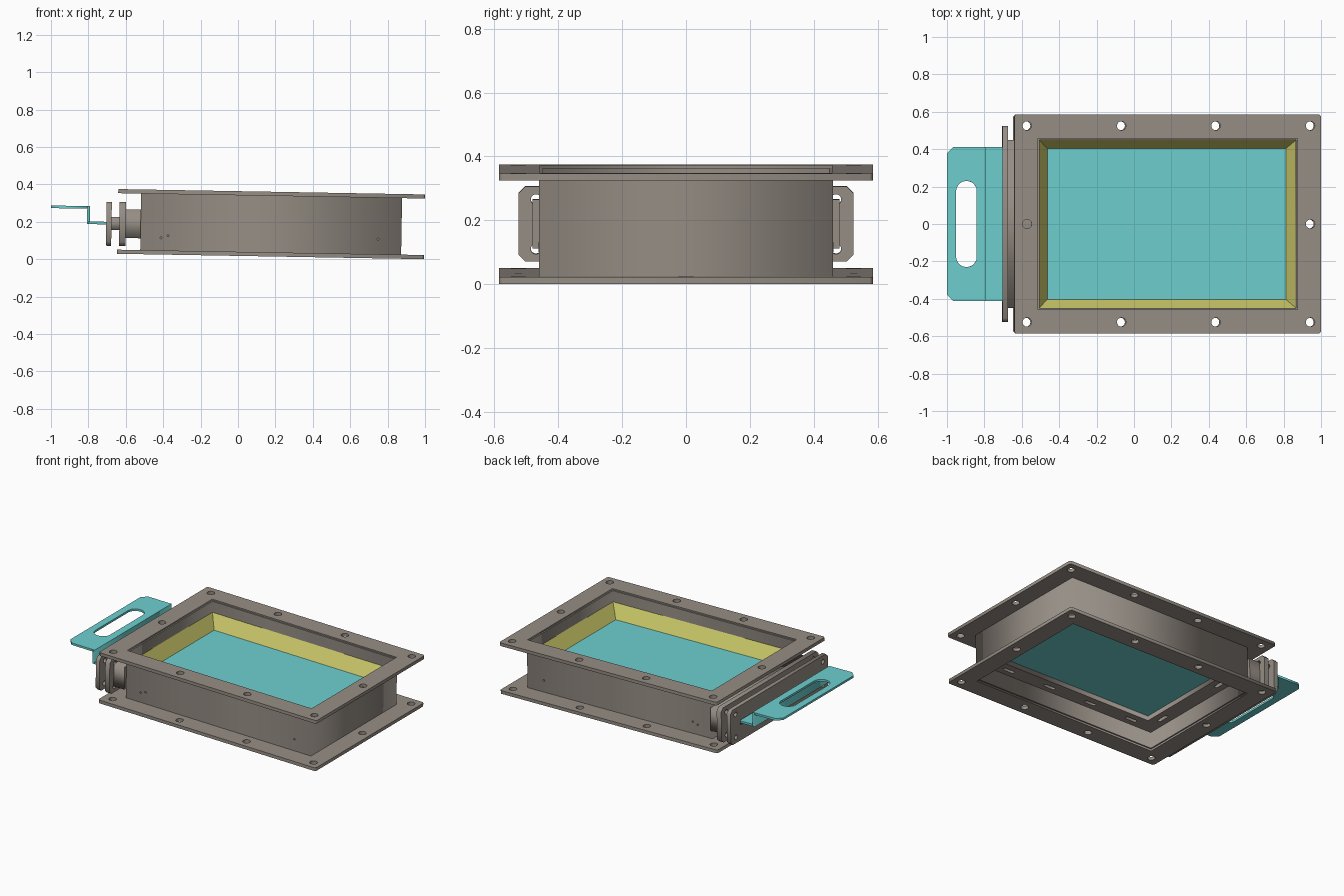
import bpy, bmesh, math
from mathutils import Matrix

cube = bpy.data.objects.get("Cube")
if cube:
    bpy.data.objects.remove(cube, do_unlink=True)

# The whole assembly leans by one degree along x
TILT = Matrix.Translation((-0.0035, 0, 0)) @ Matrix.Rotation(0.0175, 4, 'Y')
FLAT = Matrix.Identity(4)
# Maps a drawn (x, y) outline to an upright (y, z) one
UPRIGHT = Matrix(((0, 0, 1, 0), (1, 0, 0, 0), (0, 1, 0, 0), (0, 0, 0, 1)))


def material(name, rgb):
    m = bpy.data.materials.new(name)
    m.use_nodes = True
    m.diffuse_color = (*rgb, 1)
    m.node_tree.nodes["Principled BSDF"].inputs["Base Color"].default_value = (*rgb, 1)
    return m


STEEL = material("warm grey steel", (0.305, 0.27, 0.235))
TEAL = material("teal blade", (0.155, 0.62, 0.62))
YELLOW = material("yellow lining", (0.65, 0.635, 0.155))


def rect(x0, x1, y0, y1, c=0.0):
    """Rectangle outline, with corners chamfered by c."""
    if not c:
        return [(x0, y0), (x1, y0), (x1, y1), (x0, y1)]
    return [(x0 + c, y0), (x1 - c, y0), (x1, y0 + c), (x1, y1 - c),
            (x1 - c, y1), (x0 + c, y1), (x0, y1 - c), (x0, y0 + c)]


def slot(cx, cy, r, half=0.0, along_y=False, n=24):
    """Circle, or a round-ended slot stretched by half to each side."""
    pts = []
    for i in range(n):
        a = math.tau * (i + 0.5) / n
        u, v = r * math.cos(a), r * math.sin(a)
        u += math.copysign(half, u)
        pts.append((cx - v, cy + u) if along_y else (cx + u, cy + v))
    return pts


def add(name, mesh, mat, frame=FLAT):
    mesh.materials.clear()
    mesh.materials.append(mat)
    ob = bpy.data.objects.new(name, mesh)
    bpy.context.collection.objects.link(ob)
    ob.matrix_world = TILT @ frame
    return ob


def plate(name, loops, low, high, mat=STEEL, frame=FLAT):
    """Extruded outline (first loop) with holes (other loops)."""
    cu = bpy.data.curves.new(name, 'CURVE')
    cu.dimensions = '2D'
    cu.fill_mode = 'BOTH'
    cu.extrude = (high - low) / 2
    for pts in loops:
        sp = cu.splines.new('POLY')
        sp.points.add(len(pts) - 1)
        for p, (x, y) in zip(sp.points, pts):
            p.co = (x, y, 0, 1)
        sp.use_cyclic_u = True
    tmp = bpy.data.objects.new(name + "_outline", cu)
    bpy.context.collection.objects.link(tmp)
    bpy.context.view_layer.update()
    mesh = bpy.data.meshes.new_from_object(
        tmp.evaluated_get(bpy.context.evaluated_depsgraph_get()))
    bpy.data.objects.remove(tmp, do_unlink=True)
    bpy.data.curves.remove(cu)
    mid = Matrix.Translation((0, 0, (low + high) / 2))
    return add(name, mesh, mat, frame @ mid)


# Bolted flanges above and below the housing
X0, X1, W = -0.52, 0.875, 0.46
bolts = [(-0.575 + 0.505 * i, s * 0.525) for i in range(4) for s in (-1, 1)]
bolts += [(-0.575, 0), (0.94, 0)]
flange = [rect(-0.643, 0.997, -0.585, 0.585, 0.01),
          rect(X0 + 0.003, X1 - 0.003, -W + 0.003, W - 0.003)]
flange += [slot(x, y, 0.024) for x, y in bolts]
plate("bottom_flange", flange, 0.018, 0.04)
plate("top_flange", flange, 0.342, 0.364)

# Housing walls
T = 0.012
plate("housing_walls", [rect(X0, X1, -W, W),
                        rect(X0 + T, X1 - T, -W + T, W - T)], 0.03, 0.355)

# Slotted ledge that carries the blade from below
ledge = [rect(X0 + T, X1 - T, -W + T, W - T), rect(-0.40, 0.755, -0.345, 0.345)]
for s in (-1, 1):
    ledge += [slot(-0.31 + 0.325 * i, s * 0.40, 0.012, 0.03) for i in range(4)]
    ledge += [slot(x, s * 0.27, 0.012, 0.03, True) for x in (-0.455, 0.81)]
plate("blade_ledge", ledge, 0.14, 0.172)

# Sloped lining that funnels down to the blade
bm = bmesh.new()
rings = [[bm.verts.new((x, y, z)) for x, y in outline] for z, outline in (
    (0.28, rect(X0 + T, X1 - T, -W + T, W - T)),
    (0.188, rect(-0.462, 0.812, -0.403, 0.403)))]
for i in range(4):
    j = (i + 1) % 4
    bm.faces.new((rings[0][i], rings[0][j], rings[1][j], rings[1][i]))
mesh = bpy.data.meshes.new("sloped_lining")
bm.to_mesh(mesh)
bm.free()
add("sloped_lining", mesh, YELLOW)

# Sliding blade, and its stepped handle
plate("blade", [rect(-0.80, 0.83, -0.413, 0.413)], 0.174, 0.188, TEAL)
plate("handle_riser", [rect(-0.807, -0.792, -0.413, 0.413)], 0.174, 0.27, TEAL)
C = 0.035
grip = [(-1.001 + C, -0.413), (-0.792, -0.413), (-0.792, 0.413),
        (-1.001 + C, 0.413), (-1.001, 0.413 - C), (-1.001, -0.413 + C)]
plate("handle_grip", [grip, slot(-0.897, 0, 0.055, 0.175, True, 32)],
      0.256, 0.27, TEAL)

# Blade entry: neck, two clamp plates and the packing between them
plate("entry_neck", [rect(-0.48, 0.48, 0.103, 0.256)], -0.60, X0, STEEL, UPRIGHT)
clamp = [rect(-0.525, 0.525, 0.06, 0.295, 0.022)]
clamp += [slot(y, z, 0.016) for y in (-0.47, 0.47) for z in (0.10, 0.255)]
plate("inner_clamp_plate", clamp, -0.634, -0.60, STEEL, UPRIGHT)
plate("outer_clamp_plate", clamp + [rect(-0.42, 0.42, 0.165, 0.197)],
      -0.704, -0.676, STEEL, UPRIGHT)
plate("entry_packing", [rect(-0.45, 0.45, 0.145, 0.215)], -0.676, -0.634,
      STEEL, UPRIGHT)

# Small pin heads on the long walls
for side, s in (("right", -1), ("left", 1)):
    for i, (x, z) in enumerate(((-0.41, 0.108), (-0.373, 0.12), (0.75, 0.12))):
        plate(f"{side}_pin_{i + 1}", [slot(x, z, 0.006, n=12)], -0.002, 0.002, STEEL,
              Matrix.Translation((0, s * W, 0)) @ Matrix.Rotation(math.pi / 2, 4, 'X'))
